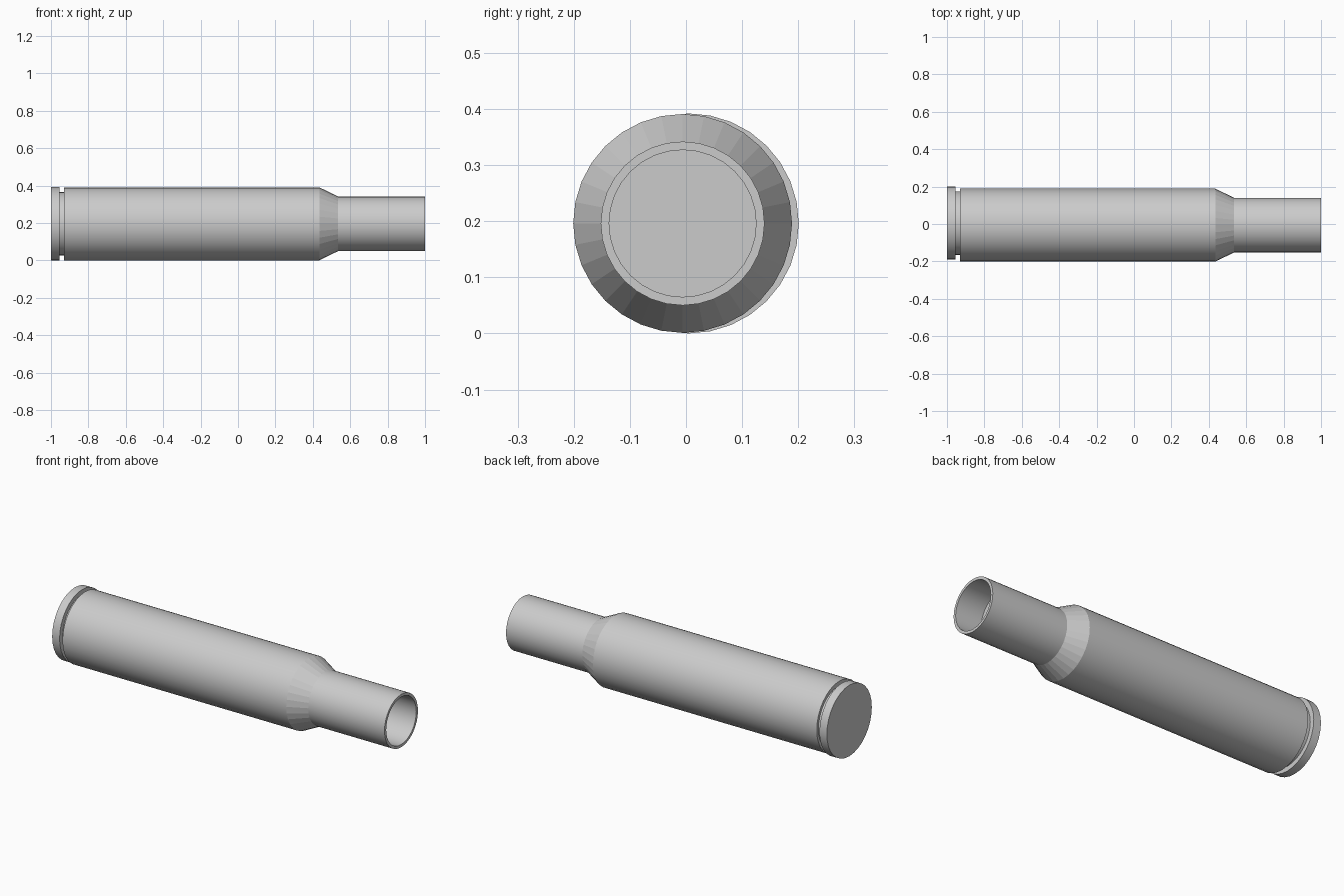
import bpy, bmesh, math

if "Cube" in bpy.data.objects:
    bpy.data.objects.remove(bpy.data.objects["Cube"])

SIDES = 32
CENTRE_Z = 0.196


def lathe(name, profile, centre_y, flat_bands=()):
    """Revolve (x, radius) points about the long axis and cap both ends."""
    bm = bmesh.new()
    rings = []
    for x, r in profile:
        ring = []
        for i in range(SIDES):
            a = 2 * math.pi * i / SIDES
            ring.append(bm.verts.new((x, centre_y + r * math.cos(a), CENTRE_Z + r * math.sin(a))))
        rings.append(ring)
    flat = []
    for k in range(len(rings) - 1):
        for i in range(SIDES):
            j = (i + 1) % SIDES
            f = bm.faces.new((rings[k][i], rings[k][j], rings[k + 1][j], rings[k + 1][i]))
            if k in flat_bands:
                flat.append(f)
    caps = [bm.faces.new(rings[0]), bm.faces.new(rings[-1])]
    bmesh.ops.recalc_face_normals(bm, faces=bm.faces)
    bm.faces.index_update()
    flat_ids = [f.index for f in flat + caps]
    mesh = bpy.data.meshes.new(name)
    bm.to_mesh(mesh)
    bm.free()
    obj = bpy.data.objects.new(name, mesh)
    bpy.context.collection.objects.link(obj)
    bpy.ops.object.select_all(action='DESELECT')
    obj.select_set(True)
    bpy.context.view_layer.objects.active = obj
    bpy.ops.object.shade_smooth_by_angle(angle=math.radians(20))
    for i in flat_ids:
        mesh.polygons[i].use_smooth = False
    return obj


# Base rim with the narrower groove in front of it
lathe("base_rim", [(-1.0, 0.196), (-0.955, 0.196), (-0.955, 0.17), (-0.928, 0.17)], 0.005)

# Main tube, faceted shoulder, and hollow neck with a shallow floor
lathe("case_body", [
    (-0.93, 0.195), (0.435, 0.195),
    (0.535, 0.146), (1.0, 0.146),
    (1.0, 0.131), (0.84, 0.131),
], -0.006, flat_bands=(1,))
